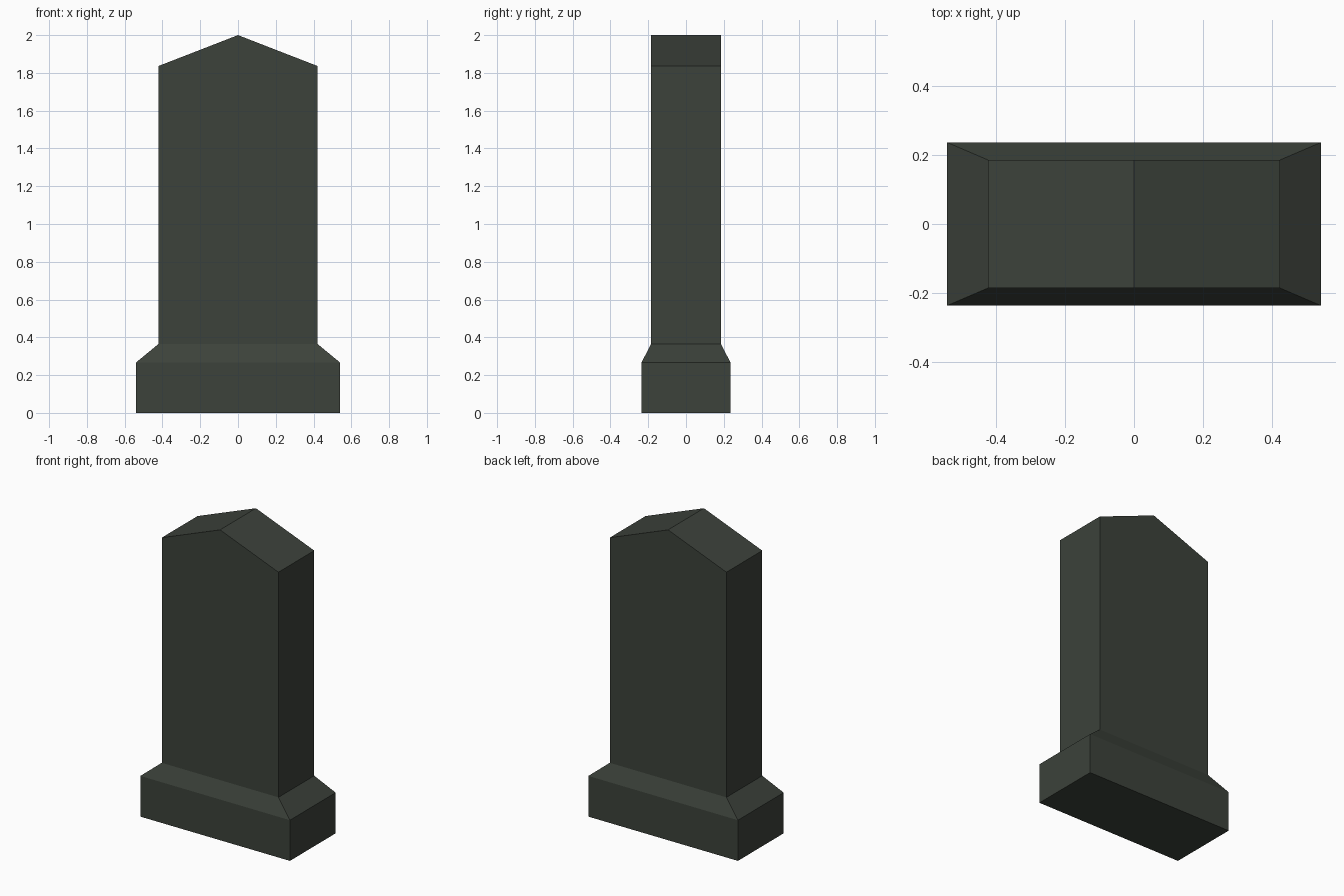
import bpy, bmesh, math

if "Cube" in bpy.data.objects:
    bpy.data.objects.remove(bpy.data.objects["Cube"])

stone = bpy.data.materials.new("dark green grey stone")
stone.diffuse_color = (0.045, 0.054, 0.043, 1)
stone.use_nodes = True
stone.node_tree.nodes["Principled BSDF"].inputs["Base Color"].default_value = stone.diffuse_color

# Cross-sections from ground to gable: half width, half depth, edge height, centre height
SECTIONS = [
    (0.541, 0.236, 0.0, 0.0),       # foot of plinth
    (0.541, 0.236, 0.266, 0.266),   # top of plinth
    (0.422, 0.185, 0.364, 0.364),   # top of sloped shoulder
    (0.422, 0.185, 1.836, 2.0),     # eaves and ridge
]


def ring(bm, w, d, edge, mid):
    """Rectangle with a centre point on the front and back sides."""
    points = [(-w, -d, edge), (0, -d, mid), (w, -d, edge),
              (w, d, edge), (0, d, mid), (-w, d, edge)]
    return [bm.verts.new(p) for p in points]


bm = bmesh.new()
rings = [ring(bm, *s) for s in SECTIONS]

# Side walls
for low, high in zip(rings, rings[1:]):
    for i in range(6):
        j = (i + 1) % 6
        bm.faces.new((low[i], low[j], high[j], high[i]))

# Underside and the two roof slopes
bm.faces.new(rings[0][::-1])
a, b, c, d, e, f = rings[-1]
bm.faces.new((a, b, e, f))
bm.faces.new((b, c, d, e))

# Merge coplanar halves into clean flat faces
bmesh.ops.dissolve_limit(bm, angle_limit=math.radians(1),
                         verts=bm.verts[:], edges=bm.edges[:])
bmesh.ops.recalc_face_normals(bm, faces=bm.faces[:])

mesh = bpy.data.meshes.new("gabled_stone_marker")
bm.to_mesh(mesh)
bm.free()
mesh.materials.append(stone)
marker = bpy.data.objects.new("gabled_stone_marker", mesh)
bpy.context.collection.objects.link(marker)
